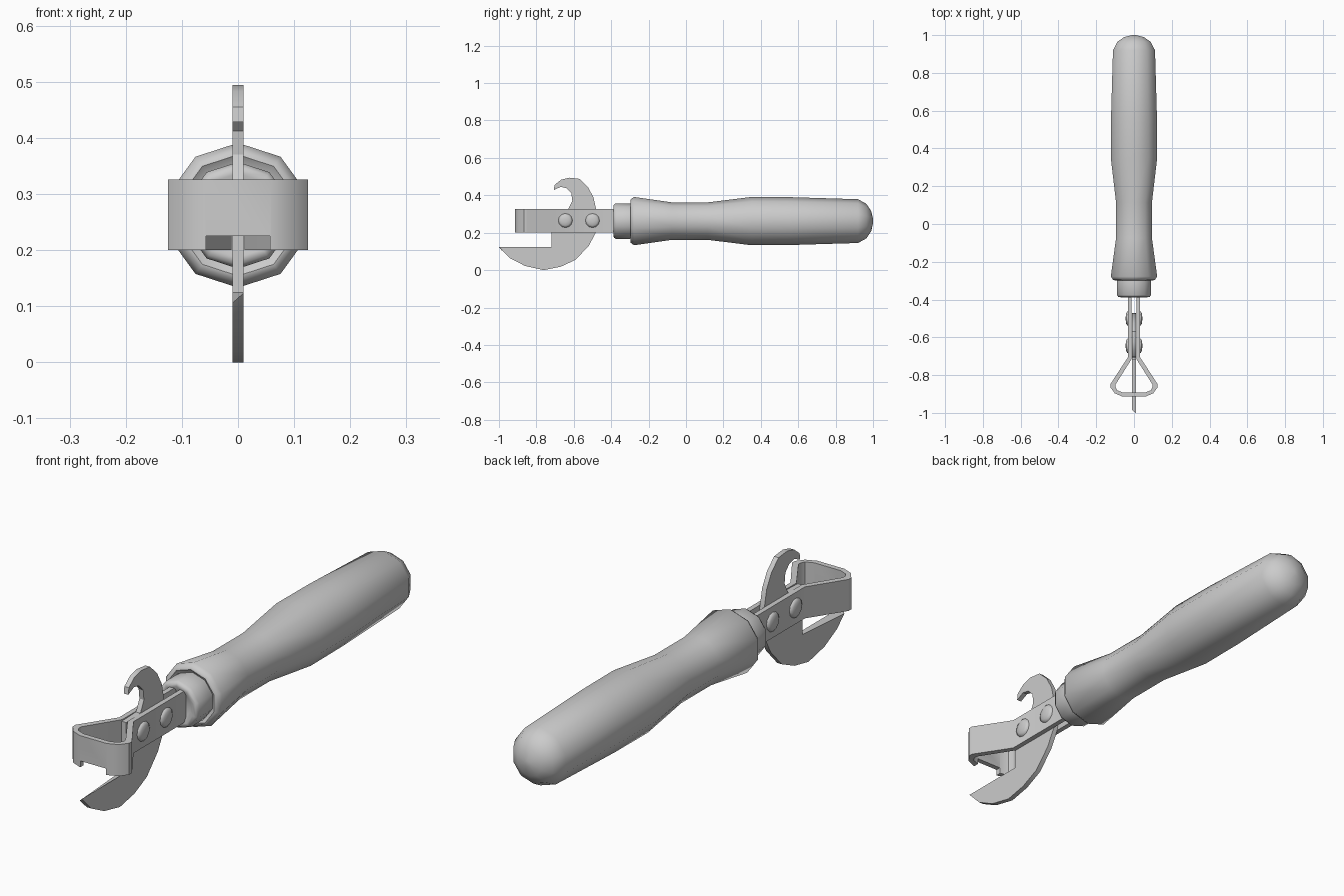
import bpy, bmesh, math

if "Cube" in bpy.data.objects:
    bpy.data.objects.remove(bpy.data.objects["Cube"])

AXIS_Z = 0.262


def finish(name, bm, smooth=None):
    bmesh.ops.remove_doubles(bm, verts=bm.verts, dist=1e-6)
    bmesh.ops.recalc_face_normals(bm, faces=bm.faces)
    me = bpy.data.meshes.new(name)
    bm.to_mesh(me)
    bm.free()
    ob = bpy.data.objects.new(name, me)
    bpy.context.collection.objects.link(ob)
    bpy.ops.object.select_all(action='DESELECT')
    bpy.context.view_layer.objects.active = ob
    ob.select_set(True)
    if smooth:
        bpy.ops.object.shade_smooth_by_angle(angle=math.radians(smooth))
    return ob


def lathe(name, profile, sides, place, smooth=40):
    """Revolve (along, radius) pairs; place maps (along, u, v) to a point."""
    bm = bmesh.new()
    rings = []
    for a, r in profile:
        ring = []
        for i in range(sides):
            t = 2 * math.pi * i / sides
            ring.append(bm.verts.new(place(a, r * math.sin(t), r * math.cos(t))))
        rings.append(ring)
    for r0, r1 in zip(rings, rings[1:]):
        for i in range(sides):
            j = (i + 1) % sides
            bm.faces.new((r0[i], r0[j], r1[j], r1[i]))
    bm.faces.new(rings[0])
    bm.faces.new(rings[-1])
    return finish(name, bm, smooth)


def prism(name, outline, lo, hi, place, smooth=None):
    """Extrude a 2D outline from lo to hi; place maps (u, v, w) to a point."""
    bm = bmesh.new()
    a = [bm.verts.new(place(u, v, lo)) for u, v in outline]
    b = [bm.verts.new(place(u, v, hi)) for u, v in outline]
    n = len(outline)
    bm.faces.new(a)
    bm.faces.new(b)
    for i in range(n):
        j = (i + 1) % n
        bm.faces.new((a[i], a[j], b[j], b[i]))
    return finish(name, bm, smooth)


def along_y(a, u, v):
    return (u, a, AXIS_Z + v)


# Turned handle and its ferrule
lathe("handle", [(-0.285, 0.09), (-0.298, 0.108), (-0.296, 0.116), (-0.278, 0.129),
                 (-0.075, 0.1), (0.115, 0.1), (0.35, 0.129), (0.555, 0.128),
                 (0.92, 0.117), (0.965, 0.092), (0.99, 0.054), (1.0, 0.012)],
      10, along_y, 50)
lathe("ferrule", [(-0.375, 0.055), (-0.388, 0.075), (-0.386, 0.088), (-0.375, 0.095),
                  (-0.305, 0.095), (-0.28, 0.092)], 10, along_y, 50)

# Flat blade: cutting point below, bottle hook above
blade = prism("blade", [
    (-1.0, 0.124), (-0.72, 0.124), (-0.72, 0.322), (-0.63, 0.325), (-0.608, 0.37),
    (-0.613, 0.412), (-0.638, 0.438), (-0.67, 0.445), (-0.707, 0.428), (-0.703, 0.455),
    (-0.668, 0.483), (-0.625, 0.494), (-0.57, 0.488), (-0.525, 0.445), (-0.495, 0.39),
    (-0.48, 0.322), (-0.472, 0.26), (-0.485, 0.195), (-0.52, 0.13), (-0.59, 0.055),
    (-0.67, 0.018), (-0.76, 0.0), (-0.86, 0.022), (-0.94, 0.063)],
    -0.01, 0.01, lambda u, v, w: (w, u, v), 30)
# Ground tip on one side
for v in blade.data.vertices:
    if v.co.y < -0.99 and v.co.x < 0:
        v.co.y += 0.015
        v.co.z -= 0.018

# Bent strap: two side plates flaring into a loop
outer = [(0.032, -0.36), (0.032, -0.705), (0.125, -0.848), (0.125, -0.865),
         (0.102, -0.896), (0.06, -0.914)]
inner = [(0.058, -0.893), (0.09, -0.88), (0.099, -0.862), (0.098, -0.85),
         (0.012, -0.714), (0.012, -0.36)]
mirror = lambda pts: [(-x, y) for x, y in reversed(pts)]
strap = prism("strap", outer + mirror(outer) + mirror(inner) + inner,
              0.2, 0.326, lambda u, v, w: (u, v, w), 35)

# Notch under the front of the loop
notch = prism("notch_cutter", [(-0.057, -1.0), (0.057, -1.0), (0.057, -0.85), (-0.057, -0.85)],
              0.15, 0.225, lambda u, v, w: (u, v, w))
notch.hide_render = True
mod = strap.modifiers.new("notch", 'BOOLEAN')
mod.operation = 'DIFFERENCE'
mod.solver = 'EXACT'
mod.object = notch
bpy.context.view_layer.objects.active = strap
bpy.ops.object.modifier_apply(modifier=mod.name)
bpy.data.objects.remove(notch)

# Domed rivets on both sides
for i, y in enumerate((-0.5, -0.645)):
    for s in (-1, 1):
        lathe(f"rivet_{i}_{'left' if s < 0 else 'right'}",
              [(0.02, 0.038), (0.035, 0.038), (0.042, 0.027), (0.044, 0.008)], 12,
              lambda a, u, v: (s * a, y + u, 0.265 + v), 60)
